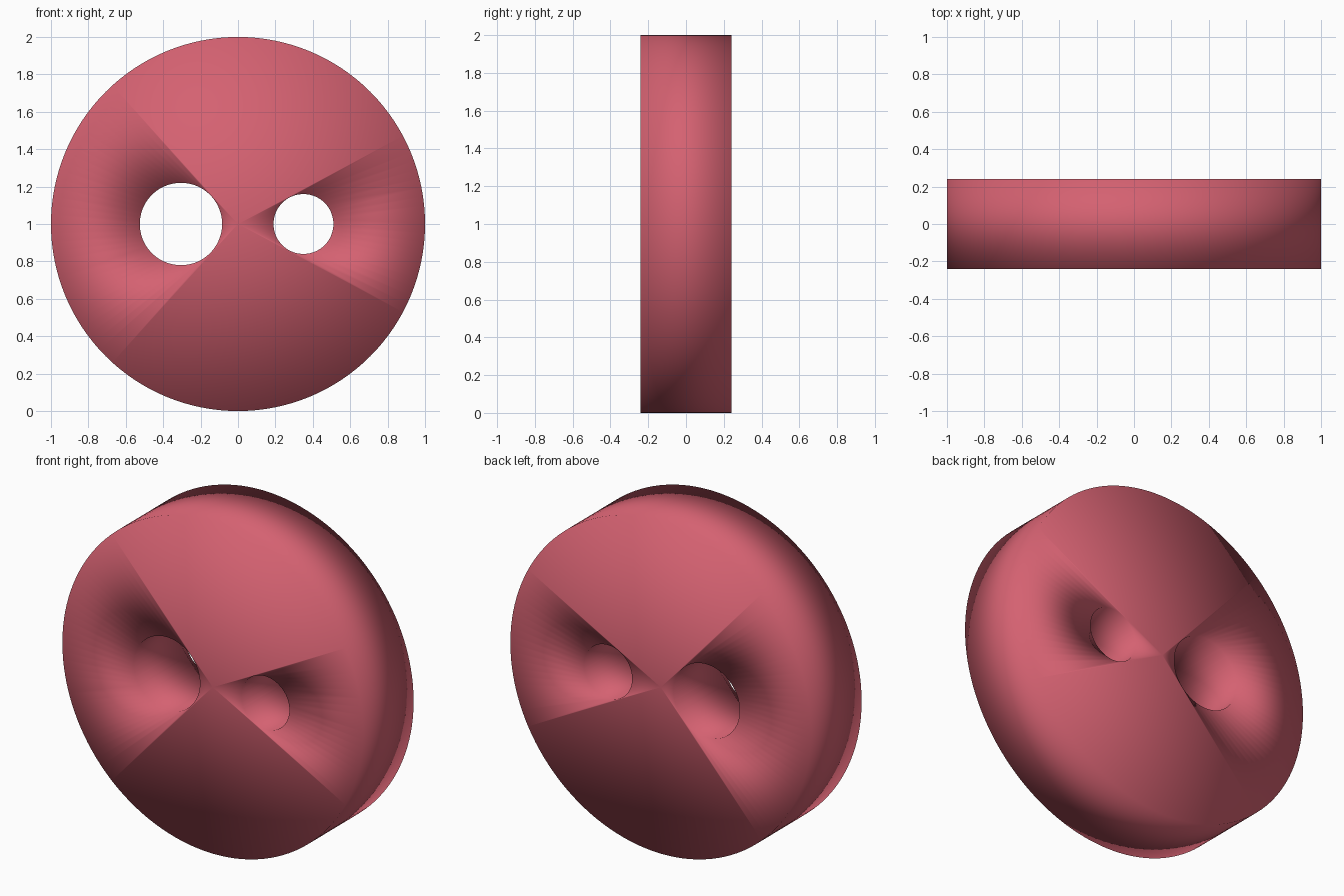
import bpy
import math

if "Cube" in bpy.data.objects:
    bpy.data.objects.remove(bpy.data.objects["Cube"])


def disc(name, radius, depth, x, sides, cap):
    bpy.ops.mesh.primitive_cylinder_add(vertices=sides, radius=radius, depth=depth,
                                        end_fill_type=cap, location=(x, 0, 1),
                                        rotation=(math.pi / 2, 0, 0))
    ob = bpy.context.object
    ob.name = name
    return ob


# round body with fan caps
body = disc("disc_body", 1.0, 0.48, 0, 128, 'TRIFAN')

# two through holes of different size
for name, x, r in (("large_hole", -0.305, 0.22), ("small_hole", 0.35, 0.16)):
    cutter = disc(name + "_cutter", r, 1.0, x, 128, 'NGON')
    mod = body.modifiers.new(name, 'BOOLEAN')
    mod.operation = 'DIFFERENCE'
    mod.solver = 'EXACT'
    mod.object = cutter
    bpy.context.view_layer.objects.active = body
    bpy.ops.object.modifier_apply(modifier=name)
    bpy.data.objects.remove(cutter, do_unlink=True)

# soft shading over the whole part
body.data.polygons.foreach_set("use_smooth", [True] * len(body.data.polygons))
body.data.update()

# pink-red finish
mat = bpy.data.materials.new("pink_red")
mat.diffuse_color = (0.66, 0.12, 0.165, 1)
mat.use_nodes = True
mat.node_tree.nodes["Principled BSDF"].inputs["Base Color"].default_value = mat.diffuse_color
body.data.materials.clear()
body.data.materials.append(mat)
